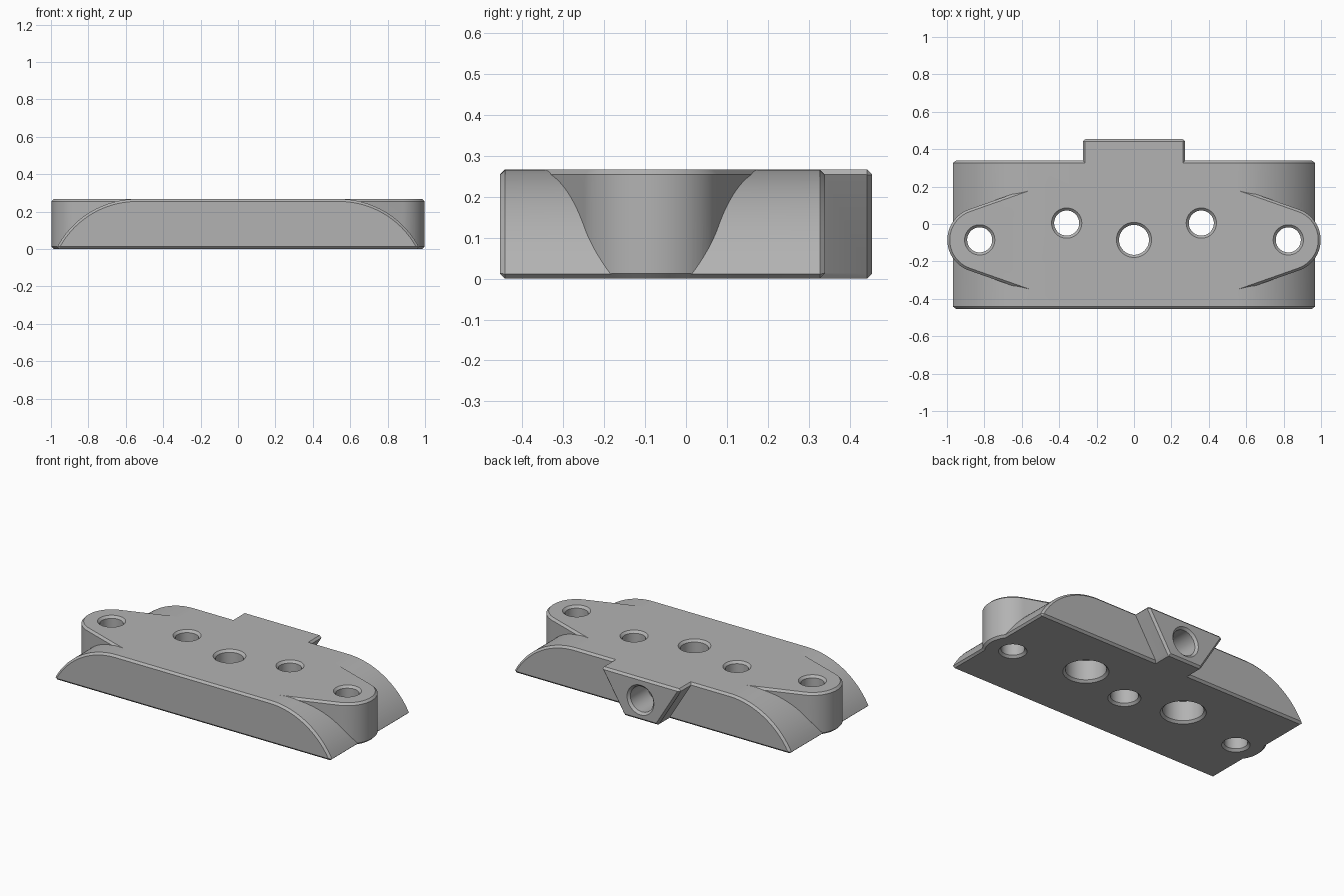
import bpy, bmesh, math
from mathutils import Vector, Matrix

if "Cube" in bpy.data.objects:
    bpy.data.objects.remove(bpy.data.objects["Cube"])

H = 0.267      # block height
C = 0.013      # edge chamfer
EAR_X, EAR_Y, EAR_R = 0.825, -0.085, 0.173

metal = bpy.data.materials.new("plain grey")
metal.use_nodes = True
grey = (0.45, 0.45, 0.45, 1)
metal.diffuse_color = grey
metal.node_tree.nodes["Principled BSDF"].inputs["Base Color"].default_value = grey


def inset(points, d):
    """Offset a counter-clockwise outline inwards."""
    result = []
    for i, p in enumerate(points):
        p = Vector(p)
        a = (p - Vector(points[i - 1])).normalized()
        b = (Vector(points[(i + 1) % len(points)]) - p).normalized()
        na, nb = Vector((-a.y, a.x)), Vector((-b.y, b.x))
        result.append(p + (na + nb) * d / (1 + na.dot(nb)))
    return result


def make_object(name, bm):
    bmesh.ops.recalc_face_normals(bm, faces=bm.faces)
    mesh = bpy.data.meshes.new(name)
    bm.to_mesh(mesh)
    bm.free()
    mesh.materials.append(metal)
    obj = bpy.data.objects.new(name, mesh)
    bpy.context.collection.objects.link(obj)
    return obj


def loft(name, rings):
    """Skin a stack of rings of 3D points and cap both ends."""
    bm = bmesh.new()
    rows = [[bm.verts.new(p) for p in ring] for ring in rings]
    n = len(rows[0])
    for low, high in zip(rows, rows[1:]):
        for i in range(n):
            j = (i + 1) % n
            bm.faces.new((low[i], low[j], high[j], high[i]))
    bm.faces.new(rows[0])
    bm.faces.new(rows[-1])
    return make_object(name, bm)


def prism(name, outline, start, end, along_y):
    """Extrude an outline with chamfered rims at both ends."""
    small = inset(outline, C)
    rings = []
    for pts, t in ((small, start), (outline, start + C), (outline, end - C), (small, end)):
        rings.append([(p[0], t, p[1]) if along_y else (p[0], p[1], t) for p in pts])
    return loft(name, rings)


def lathe(name, profile, origin, along_y=False, sides=48):
    """Round cutter from (radius, distance) pairs."""
    rings = []
    for r, t in profile:
        ring = []
        for i in range(sides):
            a = math.tau * i / sides
            u, v = r * math.cos(a), r * math.sin(a)
            ring.append(Vector((u, t, v) if along_y else (u, v, t)) + Vector(origin))
        rings.append(ring)
    return loft(name, rings)


def combine(target, tool, operation):
    mod = target.modifiers.new(tool.name, "BOOLEAN")
    mod.operation = operation
    mod.solver = "EXACT"
    mod.object = tool
    bpy.context.view_layer.objects.active = target
    bpy.ops.object.modifier_apply(modifier=mod.name)
    bpy.data.objects.remove(tool)


# Main block: arched ends, straight along y
dx, dz = 0.427, H - 0.011
radius = (dx * dx + dz * dz) / (2 * dz)
sweep = math.asin(dx / radius)
right = [(0.54 + radius * math.sin(sweep * i / 24),
          H - radius + radius * math.cos(sweep * i / 24)) for i in range(25)]
right.reverse()
outline = [(0.955, 0)] + right + [(-x, z) for x, z in reversed(right)] + [(-0.955, 0)]
block = prism("mounting_block", outline, -0.455, 0.34, True)

# Tapered round ears
lean = math.radians(19.4)
span = math.pi / 2 - lean
for side in (1, -1):
    arc = [(EAR_X + EAR_R * math.cos(-span + 2 * span * i / 40),
            EAR_R * math.sin(-span + 2 * span * i / 40)) for i in range(41)]
    root_x = 0.4
    root_y = arc[-1][1] + (arc[-1][0] - root_x) * math.tan(lean)
    ear = arc + [(root_x, root_y), (root_x, -root_y)]
    ear = [(side * x, EAR_Y + y) for x, y in ear]
    if side < 0:
        ear.reverse()
    combine(block, prism("ear", ear, 0, H, False), "UNION")

# Dovetail tab on the back
tab = [(0.115, 0), (0.125, 0.012), (0.274, H - C), (0.262, H)]
tab += [(-x, z) for x, z in reversed(tab)]
combine(block, prism("tab", tab, 0.15, 0.455, True), "UNION")


# Vertical holes, countersunk at both rims
def hole(x, y, r, bore=None):
    if bore:
        low = [(bore + 0.034, -0.02), (bore, 0.014), (bore, 0.14), (r, 0.14)]
    else:
        low = [(r + 0.034, -0.02), (r, 0.014)]
    profile = low + [(r, H - 0.014), (r + 0.034, H + 0.02)]
    combine(block, lathe("hole", profile, (x, y, 0)), "DIFFERENCE")


for side in (1, -1):
    hole(side * EAR_X, EAR_Y, 0.067)
    hole(side * 0.36, 0.005, 0.067, 0.117)
hole(0, EAR_Y, 0.08)

# Stepped hole from the tab into the middle hole
steps = [(0.055, EAR_Y), (0.055, 0.27), (0.08, 0.27), (0.08, 0.441), (0.114, 0.475)]
combine(block, lathe("tab_hole", steps, (0, 0, 0.13), True), "DIFFERENCE")

# Smooth curved walls, crisp edges
bpy.ops.object.select_all(action="DESELECT")
block.select_set(True)
bpy.context.view_layer.objects.active = block
bpy.ops.object.shade_smooth_by_angle(angle=math.radians(25))
